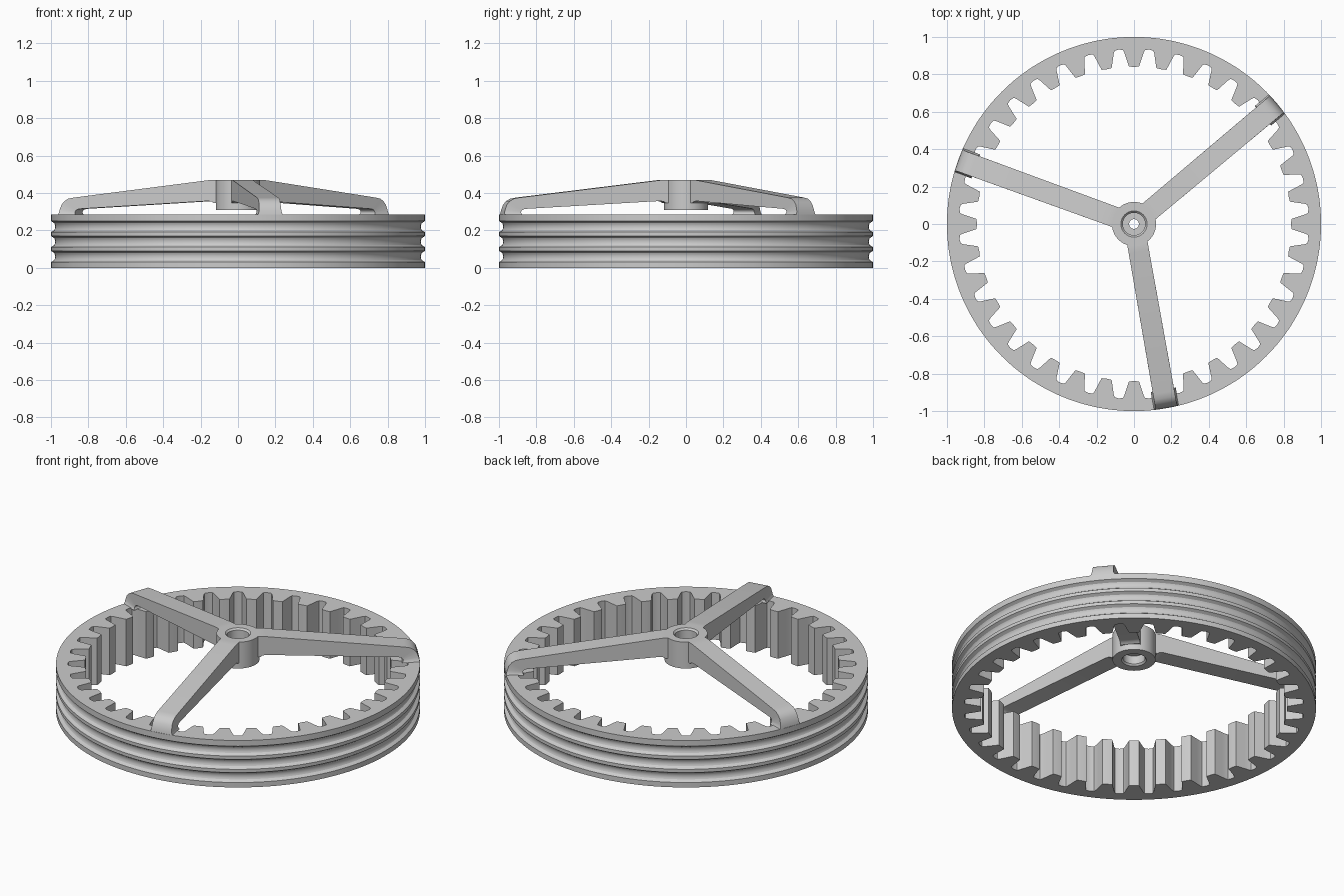
import bpy, bmesh, math
from mathutils import Matrix

cube = bpy.data.objects.get("Cube")
if cube:
    bpy.data.objects.remove(cube, do_unlink=True)

GREY = 0.6
mat = bpy.data.materials.new("grey plastic")
mat.use_nodes = True
mat.diffuse_color = (GREY, GREY, GREY, 1)
mat.node_tree.nodes["Principled BSDF"].inputs["Base Color"].default_value = (GREY, GREY, GREY, 1)


def finish(name, bm):
    bmesh.ops.recalc_face_normals(bm, faces=bm.faces)
    mesh = bpy.data.meshes.new(name)
    bm.to_mesh(mesh)
    bm.free()
    mesh.materials.append(mat)
    obj = bpy.data.objects.new(name, mesh)
    bpy.context.collection.objects.link(obj)
    bpy.ops.object.select_all(action='DESELECT')
    obj.select_set(True)
    bpy.context.view_layer.objects.active = obj
    bpy.ops.object.shade_smooth_by_angle(angle=math.radians(30))


def skin(loops, closed):
    """Join loops of equal length; closed joins the last to the first, else the ends are capped."""
    bm = bmesh.new()
    rows = [[bm.verts.new(p) for p in loop] for loop in loops]
    following = rows[1:] + rows[:1] if closed else rows[1:]
    for row, nxt in zip(rows, following):
        for i in range(len(row)):
            j = (i + 1) % len(row)
            bm.faces.new((row[i], row[j], nxt[j], nxt[i]))
    if not closed:
        bm.faces.new(rows[0])
        bm.faces.new(rows[-1])
    return bm


def polar(r, a, z):
    return (r * math.cos(a), r * math.sin(a), z)


# Toothed ring: inner gear outline, grooved outer wall
TEETH = 36
HEIGHT = 0.285
half_tooth = [(1.85, 0.842), (2.35, 0.868), (2.8, 0.893), (3.2, 0.917), (3.6, 0.932)]
tooth = [(-a, r) for a, r in reversed(half_tooth)] + [(0, 0.84)] + half_tooth + [(5, 0.936)]
outline = [(math.radians(t * 360 / TEETH + a), r) for t in range(TEETH) for a, r in tooth]

wall = [(1, 0)]
for centre in (0.06, 0.14, 0.22):
    wall.append((1, centre - 0.03))
    for k in range(9):
        s = -1 + k / 4
        wall.append((0.992 - 0.014 * math.sqrt(1 - s * s), centre + 0.025 * s))
    wall.append((1, centre + 0.03))
wall.append((1, HEIGHT))

ring = [[polar(r, a, 0) for a, r in outline]]
ring += [[polar(radius, a, z) for a, _ in outline] for radius, z in wall]
ring += [[polar(r, a, HEIGHT) for a, r in outline]]
finish("toothed_ring", skin(ring, True))

# Hub with a pocket on both sides and a small through hole
hub = [(0.118, 0.31), (0.118, 0.47), (0.07, 0.47), (0.06, 0.46), (0.06, 0.41),
       (0.026, 0.41), (0.026, 0.37), (0.06, 0.37), (0.06, 0.32), (0.068, 0.31)]
SEGS = 72
hub_loops = [[polar(r, math.tau * i / SEGS, z) for i in range(SEGS)] for r, z in hub]
finish("hub", skin(hub_loops, True))

# Three arched spokes standing on the ring: top point, bottom point, half width
sections = [((0.085, 0.47), (0.085, 0.345), 0.055),
            ((0.11, 0.47), (0.118, 0.345), 0.055),
            ((0.13, 0.47), (0.13, 0.354), 0.055),
            ((0.15, 0.468), (0.15, 0.357), 0.055),
            ((0.915, 0.375), (0.88, 0.315), 0.058),
            ((0.945, 0.369), (0.893, 0.312), 0.058),
            ((0.967, 0.356), (0.9, 0.308), 0.058),
            ((0.983, 0.337), (0.904, 0.302), 0.058),
            ((0.992, 0.312), (0.906, 0.296), 0.06),
            ((0.996, 0.297), (0.905, 0.29), 0.062),
            ((0.998, 0.282), (0.9, 0.282), 0.068)]
spoke_loops = [[(*top[:1], w, top[1]), (*top[:1], -w, top[1]),
                (*low[:1], -w, low[1]), (*low[:1], w, low[1])] for top, low, w in sections]

for name, angle in (("front_spoke", -80), ("left_spoke", 40), ("right_spoke", 160)):
    bm = skin(spoke_loops, False)
    bm.transform(Matrix.Rotation(math.radians(angle), 4, 'Z'))
    finish(name, bm)
